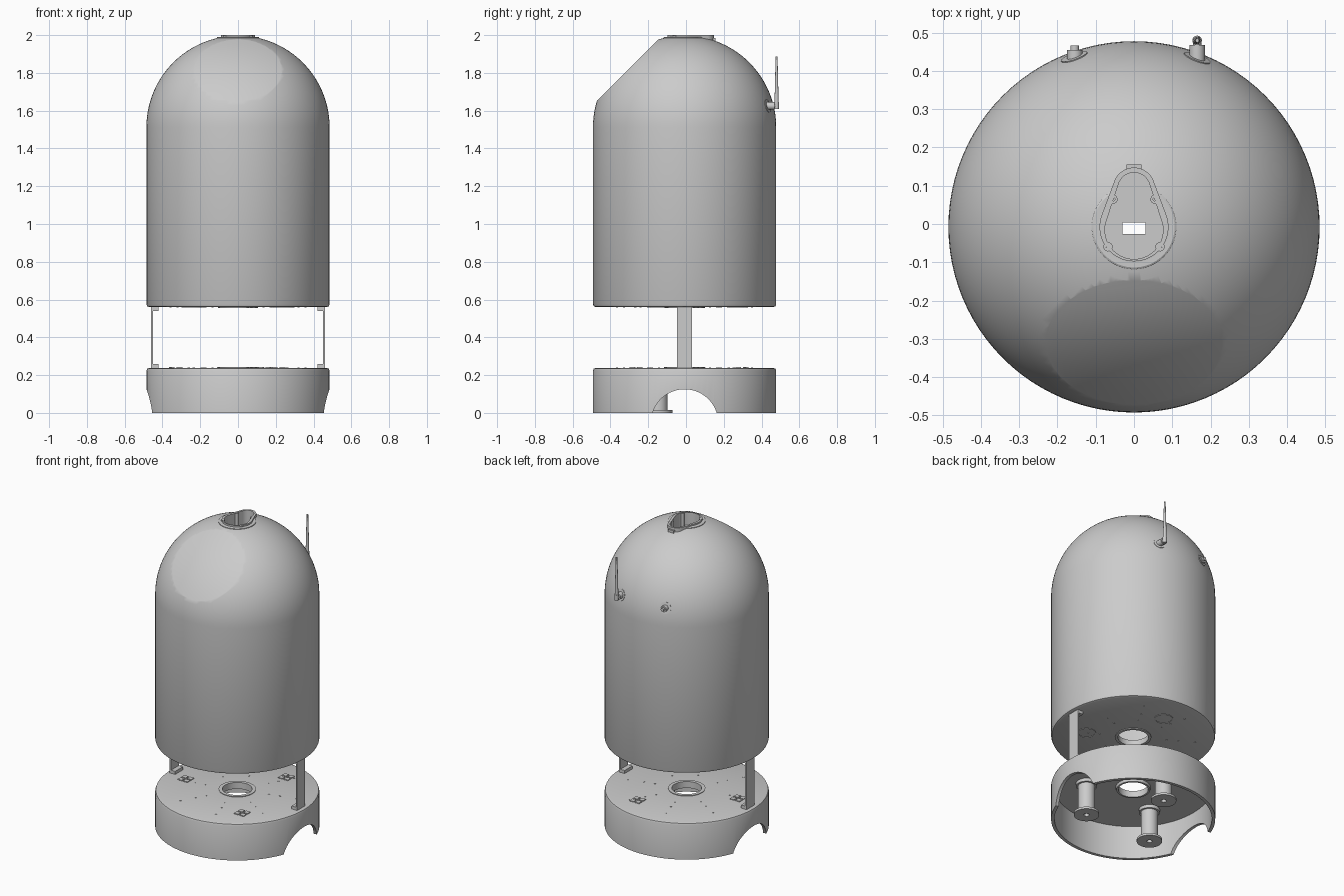
import bpy, bmesh
from math import sin, cos, pi, radians
from mathutils import Vector, Matrix

if "Cube" in bpy.data.objects:
    bpy.data.objects.remove(bpy.data.objects["Cube"])

GREY = (0.6, 0.6, 0.6, 1)
grey = bpy.data.materials.new("light_grey")
grey.use_nodes = True
grey.diffuse_color = GREY
grey.node_tree.nodes["Principled BSDF"].inputs["Base Color"].default_value = GREY

R = 0.485          # outer radius
WALL = 0.02
DOME_Z = 1.512     # centre of the dome sphere
Y_SHIFT = -0.0075  # the aerial sticks out behind, so the body sits forward
parts = []


def finish(name, bm):
    bmesh.ops.recalc_face_normals(bm, faces=bm.faces)
    mesh = bpy.data.meshes.new(name)
    bm.to_mesh(mesh)
    bm.free()
    mesh.materials.append(grey)
    ob = bpy.data.objects.new(name, mesh)
    bpy.context.collection.objects.link(ob)
    parts.append(ob)
    return ob


def revolve_bm(profile, steps=96, closed=False):
    bm = bmesh.new()
    rings = [[bm.verts.new((r * cos(2 * pi * i / steps), r * sin(2 * pi * i / steps), z))
              for i in range(steps)] for r, z in profile]
    pairs = list(zip(rings, rings[1:]))
    if closed:
        pairs.append((rings[-1], rings[0]))
    for a, b in pairs:
        for i in range(steps):
            j = (i + 1) % steps
            bm.faces.new((a[i], a[j], b[j], b[i]))
    bmesh.ops.remove_doubles(bm, verts=bm.verts, dist=1e-5)
    return bm


def revolve(name, profile, at=(0, 0, 0), steps=96, closed=False):
    bm = revolve_bm(profile, steps, closed)
    bmesh.ops.translate(bm, vec=at, verts=bm.verts)
    return finish(name, bm)


def rod(name, start, end, r1, r2=None, steps=32):
    start, end = Vector(start), Vector(end)
    axis = end - start
    bm = bmesh.new()
    turn = axis.to_track_quat('Z', 'Y').to_matrix().to_4x4()
    bmesh.ops.create_cone(bm, cap_ends=True, segments=steps, radius1=r1,
                          radius2=r1 if r2 is None else r2, depth=axis.length,
                          matrix=Matrix.Translation((start + end) / 2) @ turn)
    return finish(name, bm)


def box(name, centre, size):
    bm = bmesh.new()
    bmesh.ops.create_cube(bm, size=1, matrix=Matrix.Translation(centre) @ Matrix.Diagonal((*size, 1)))
    return finish(name, bm)


def pear(name, big, small, z0, z1, steps=72):
    """Prism around two circles (y, radius), rounded-teardrop outline."""
    bm = bmesh.new()
    outline = []
    for i in range(steps):
        a = 2 * pi * i / steps
        y, r = max((big, small), key=lambda c: c[0] * sin(a) + c[1])
        outline.append(bm.verts.new((r * cos(a), y + r * sin(a), z0)))
    face = bm.faces.new(outline)
    top = bmesh.ops.extrude_face_region(bm, geom=[face])["geom"]
    bmesh.ops.translate(bm, vec=(0, 0, z1 - z0), verts=[v for v in top if isinstance(v, bmesh.types.BMVert)])
    return finish(name, bm)


def cut(ob, *cutters):
    for c in cutters:
        mod = ob.modifiers.new("cut", 'BOOLEAN')
        mod.operation, mod.solver, mod.object = 'DIFFERENCE', 'EXACT', c
        bpy.context.view_layer.objects.active = ob
        bpy.ops.object.modifier_apply(modifier=mod.name)
        parts.remove(c)
        bpy.data.objects.remove(c)


def capsule(name, radius, bottom, edge, facet):
    """Domed cylinder with one sloping flat on the front."""
    prof = [(0, bottom), (radius - edge, bottom), (radius - edge * 0.3, bottom + edge * 0.3),
            (radius, bottom + edge)]
    prof += [(radius * cos(pi / 2 * i / 32), DOME_Z + radius * sin(pi / 2 * i / 32)) for i in range(33)]
    bm = revolve_bm(prof)
    n = Vector((0, -1, 1)).normalized()
    bmesh.ops.bisect_plane(bm, geom=bm.verts[:] + bm.edges[:] + bm.faces[:],
                           plane_co=Vector((0, 0, DOME_Z)) + n * facet, plane_no=n, clear_outer=True)
    bmesh.ops.edgeloop_fill(bm, edges=[e for e in bm.edges if e.is_boundary])
    return finish(name, bm)


def polar(radius, degrees, z=0):
    return Vector((radius * cos(radians(degrees)), radius * sin(radians(degrees)), z))


# Hollow domed body
body = capsule("domed_body", R, 0.56, 0.015, 0.427)
cut(body, capsule("cavity", R - WALL, 0.58, 0.01, 0.407),
    rod("bottom_hole", (0, 0, 0.5), (0, 0, 0.65), 0.09, steps=64),
    pear("socket_hole", (0, 0.088), (0.1, 0.053), 1.8, 2.1))
revolve("body_hole_collar", [(0.09, 0.555), (0.107, 0.555), (0.107, 0.59), (0.09, 0.59)], steps=64, closed=True)

# Socket at the crown with a slot in its floor
socket = pear("crown_socket", (0, 0.09), (0.1, 0.055), 1.88, 2.0)
cut(socket, pear("socket_cavity", (-0.008, 0.076), (0.1, 0.042), 1.9, 2.1),
    box("floor_slot", (0, -0.003, 1.89), (0.06, 0.03, 0.1)))
revolve("crown_ring", [(0.092, 1.97), (0.111, 1.97), (0.111, 1.988), (0.106, 1.991), (0.092, 1.991)], closed=True)
cut(parts[-1], pear("ring_gap", (0, 0.088), (0.1, 0.053), 1.8, 2.1))
for side in (-1, 1):
    for x, y in ((0.055, 0.072), (0.068, -0.052)):
        revolve("socket_screw_boss", [(0, 1.99), (0.005, 1.99), (0.005, 1.998), (0.012, 1.998), (0.012, 1.9), (0, 1.9)],
                (side * x, y, 0), 20)
box("crown_catch", (0, 0.157, 1.975), (0.04, 0.012, 0.02))

# Base drum, open below, with an arch on each side
base = revolve("base_drum", [(0.09, 0.216), (R - WALL, 0.216), (R - WALL, 0), (R, 0), (R, 0.223),
                             (R - 0.004, 0.234), (R - 0.015, 0.238), (0.09, 0.238)], closed=True)
cut(base, rod("side_arches", (-1, 0, -0.053), (1, 0, -0.053), 0.178, steps=96))
revolve("base_hole_collar", [(0.088, 0.2), (0.1, 0.2), (0.11, 0.242), (0.088, 0.242)], steps=64, closed=True)

# Legs under the base, with matching rings under the body
LEG = [(0, 0.02), (0.016, 0.02), (0.016, 0), (0.075, 0), (0.075, 0.014), (0.05, 0.014),
       (0.05, 0.195), (0.062, 0.195), (0.062, 0.218), (0, 0.218)]
for a in (-30, 90, 210):
    revolve("leg", LEG, polar(0.28, a), 40)
    revolve("body_underside_ring", [(0.048, 0.557), (0.056, 0.557), (0.056, 0.565), (0.048, 0.565)],
            polar(0.28, a), 40, True)

# Connector plates and rows of small studs on the facing plates
for a in (-50, 65, 190):
    c = polar(0.335, a, 0.239)
    for dx in (-0.02, 0.02):
        for dy in (-0.02, 0.02):
            box("connector_plate", c + Vector((dx, dy, 0)), (0.03, 0.03, 0.008))
for a in range(15, 375, 45):
    for r in (0.2, 0.27, 0.37):
        for name, z in (("base_stud", 0.238), ("body_stud", 0.56)):
            p = polar(r, a, z)
            rod(name, p - Vector((0, 0, 0.002)), p + Vector((0, 0, 0.002)), 0.006, steps=12)

# Flat side posts with inward feet
for s in (-1, 1):
    box("side_post", (s * 0.455, 0, 0.398), (0.01, 0.08, 0.326))
    for z in (0.248, 0.55):
        box("post_foot", (s * 0.438, 0, z), (0.036, 0.08, 0.02))

# Rear ports, one carrying the aerial
for name, x, end in (("aerial_port", 0.165, 0.487), ("spare_port", -0.155, 0.474)):
    rod(name, (x, 0.4, 1.625), (x, end - 0.012, 1.625), 0.02)
    rod(name + "_pin", (x, 0.42, 1.625), (x, end, 1.625), 0.011)
    out = Vector((x, 0.441, 0.113)).normalized()
    mid = Vector((0, 0, DOME_Z))
    rod(name + "_seat", mid + out * (R - 0.02), mid + out * (R + 0.001), 0.036)
rod("aerial_joint", (0.165, 0.487, 1.608), (0.165, 0.487, 1.645), 0.0125)
rod("aerial", (0.165, 0.487, 1.64), (0.165, 0.487, 1.888), 0.011, 0.005)

# Centre the model and smooth the curved surfaces
bpy.ops.object.select_all(action='DESELECT')
for ob in parts:
    ob.data.transform(Matrix.Translation((0, Y_SHIFT, 0)))
    ob.select_set(True)
bpy.context.view_layer.objects.active = body
bpy.ops.object.shade_smooth_by_angle(angle=radians(30))
